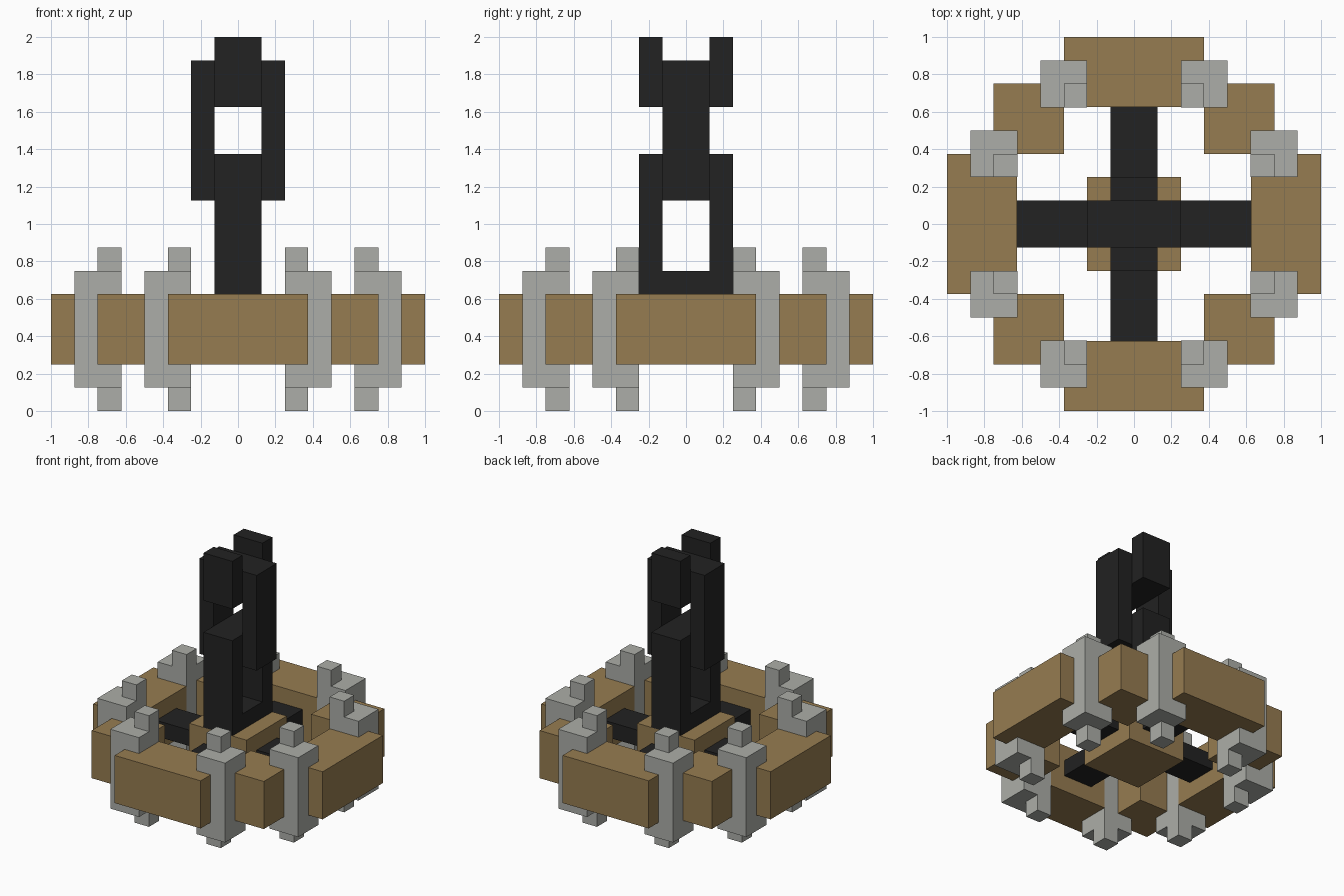
import bpy, bmesh
from mathutils import Matrix, Vector

U = 0.125  # grid unit

cube = bpy.data.objects.get("Cube")
if cube:
    bpy.data.objects.remove(cube, do_unlink=True)


def material(name, rgb):
    m = bpy.data.materials.new(name)
    m.use_nodes = True
    m.diffuse_color = (*rgb, 1)
    bsdf = next(n for n in m.node_tree.nodes if n.type == 'BSDF_PRINCIPLED')
    bsdf.inputs["Base Color"].default_value = (*rgb, 1)
    return m


WOOD = material("wood brown", (0.305, 0.202, 0.082))
IRON = material("light grey metal", (0.413, 0.423, 0.392))
BLACK = material("black iron", (0.016, 0.016, 0.016))


def build(name, mat, boxes, turn=0, mirror=False):
    """Boxes given as (x0, x1, y0, y1, z0, z1) in grid units, turned by quarter turns."""
    bm = bmesh.new()
    for x0, x1, y0, y1, z0, z1 in boxes:
        lo, hi = Vector((x0, y0, z0)) * U, Vector((x1, y1, z1)) * U
        bmesh.ops.create_cube(bm, size=1, matrix=Matrix.Translation((lo + hi) / 2)
                              @ Matrix.Diagonal((*(hi - lo), 1)))
    if mirror:
        bmesh.ops.scale(bm, vec=(-1, 1, 1), verts=bm.verts)
        bmesh.ops.reverse_faces(bm, faces=bm.faces)
    # exact quarter turns keep every edge on the grid
    c, s = ((1, 0), (0, 1), (-1, 0), (0, -1))[turn]
    bm.transform(Matrix(((c, -s, 0, 0), (s, c, 0, 0), (0, 0, 1, 0), (0, 0, 0, 1))))
    me = bpy.data.meshes.new(name)
    bm.to_mesh(me)
    bm.free()
    me.materials.append(mat)
    ob = bpy.data.objects.new(name, me)
    bpy.context.collection.objects.link(ob)
    return ob


# Wooden ring, its brackets and the spokes, repeated on four sides
INNER = 4.985  # bracket stands just proud of the inner wood face
for i, side in enumerate(("back", "left_wait", "front", "right")):
    side = ("back", "right", "front", "left")[i]
    build(f"{side}_ring_beam", WOOD, [(-3, 3, 5, 8, 2, 5)], i)
    build(f"{side}_corner_block", WOOD, [(3, 6, 3, 6, 2, 5)], i)
    build(f"{side}_spoke", BLACK, [(-1, 1, 2, 5, 3, 4)], i)
    for flip in (False, True):
        build(f"{side}_bracket_{'b' if flip else 'a'}", IRON,
              [(2, 4, INNER, 7, 1, 6),    # clamp body
               (2, 3, INNER, 6, 6, 7),    # upper stud
               (2, 3, INNER, 6, 0, 1)],   # lower stud
              i, flip)

# Central hub
build("hub", WOOD, [(-2, 2, -2, 2, 2, 5)])


# Interlocking chain links, each turned a quarter from the last
def link(name, z0, z1, turn, closed=True):
    boxes = [(-1, 1, -2, -1, z0, z1), (-1, 1, 1, 2, z0, z1),
             (-1, 1, -1, 1, z0, z0 + 1)]
    if closed:
        boxes.append((-1, 1, -1, 1, z1 - 1, z1))
    build(name, BLACK, boxes, turn)


link("lower_chain_link", 5, 11, 0)
link("middle_chain_link", 9, 15, 1)
link("upper_half_link", 13, 16, 0, closed=False)
